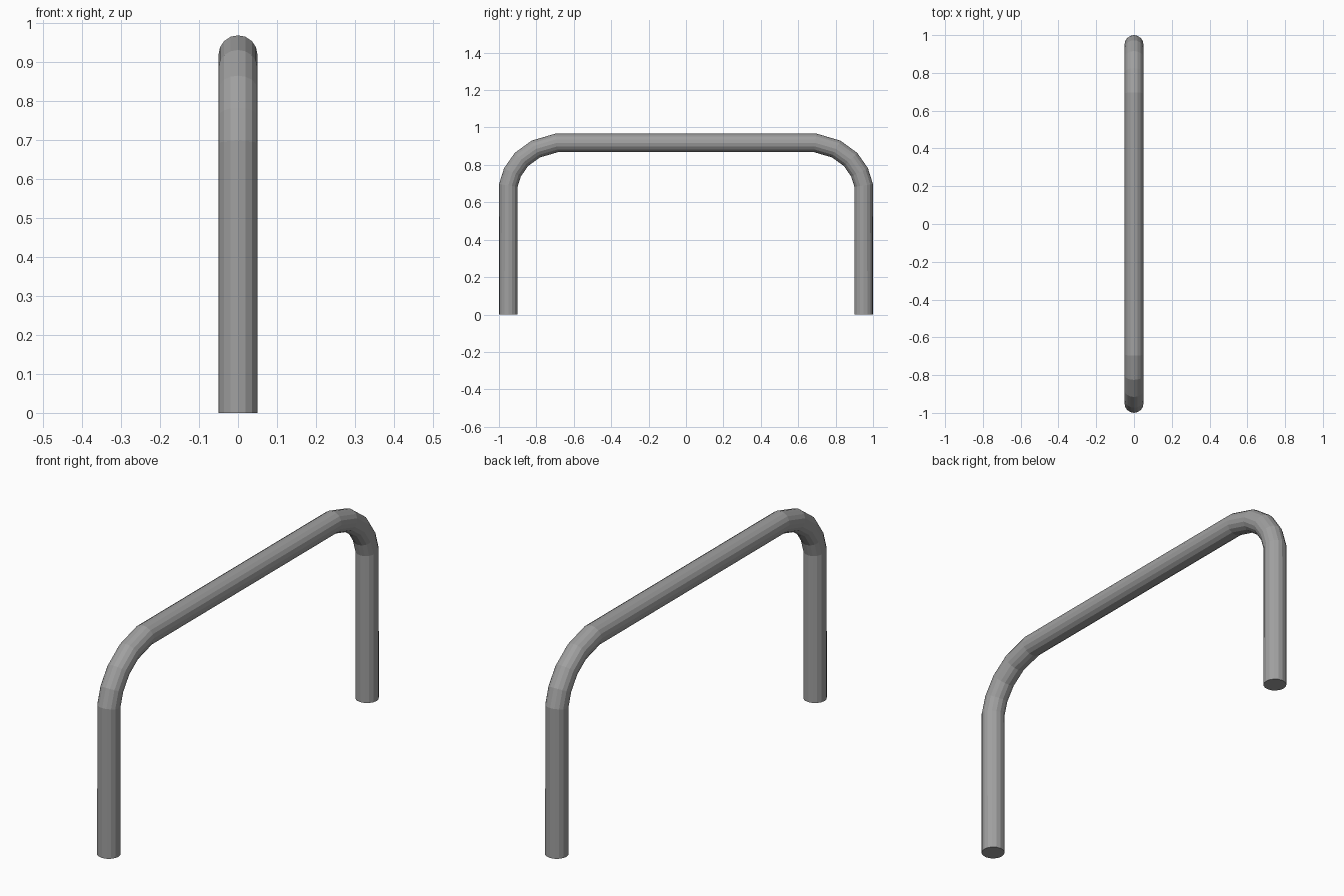
import bpy

if "Cube" in bpy.data.objects:
    bpy.data.objects.remove(bpy.data.objects["Cube"])

R = 0.05  # tube radius

# Half of the centre line (y, z): foot, then the bend up to the top rail
half = [(0.95, 0.0), (0.95, 0.69), (0.928, 0.76), (0.88, 0.829),
        (0.803, 0.885), (0.69, 0.918)]
path = half + [(-y, z) for y, z in reversed(half)]

# Round tube swept along the mirrored path, with closed feet
curve = bpy.data.curves.new("tube_rail", 'CURVE')
curve.dimensions = '3D'
curve.bevel_depth = R
curve.bevel_resolution = 6
curve.use_fill_caps = True
spline = curve.splines.new('POLY')
spline.points.add(len(path) - 1)
for p, (y, z) in zip(spline.points, path):
    p.co = (0, y, z, 1)
spline.use_smooth = False

# Dark grey metal
mat = bpy.data.materials.new("dark_grey_metal")
mat.diffuse_color = (0.35, 0.35, 0.35, 1)
mat.use_nodes = True
mat.node_tree.nodes["Principled BSDF"].inputs["Base Color"].default_value = mat.diffuse_color
curve.materials.append(mat)

rail = bpy.data.objects.new("tube_rail", curve)
bpy.context.collection.objects.link(rail)
bpy.context.view_layer.objects.active = rail
rail.select_set(True)
bpy.ops.object.convert(target='MESH')
